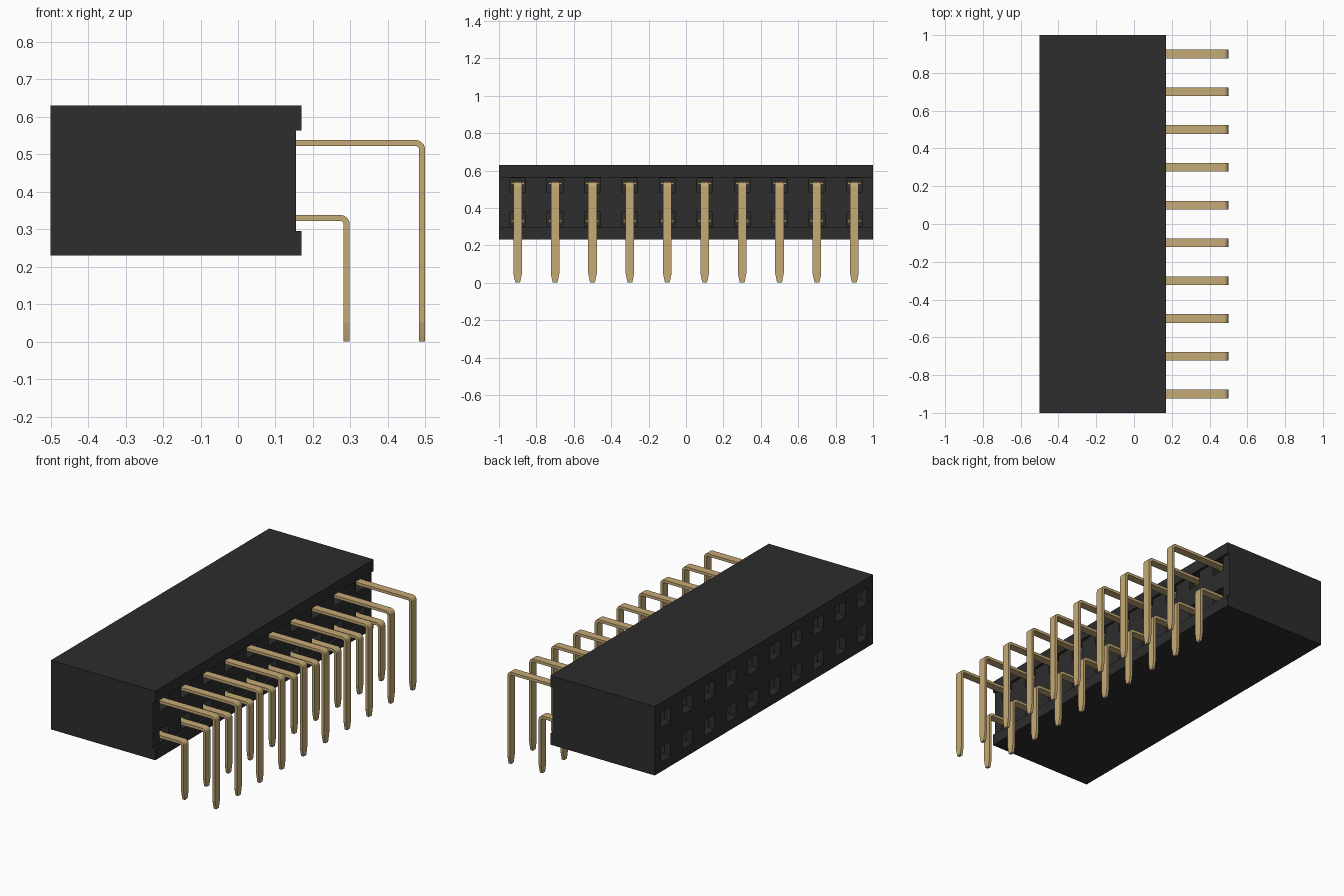
import bpy, bmesh, math
from mathutils import Vector

if "Cube" in bpy.data.objects:
    bpy.data.objects.remove(bpy.data.objects["Cube"], do_unlink=True)


def material(name, rgb, rough):
    m = bpy.data.materials.new(name)
    m.use_nodes = True
    m.diffuse_color = (*rgb, 1)
    bsdf = m.node_tree.nodes["Principled BSDF"]
    bsdf.inputs["Base Color"].default_value = (*rgb, 1)
    bsdf.inputs["Roughness"].default_value = rough
    return m


black = material("black plastic", (0.026, 0.026, 0.026), 0.6)
gold = material("gold metal", (0.56, 0.40, 0.18), 0.5)

COLUMNS = [-0.9 + 0.2 * i for i in range(10)]
ROWS = {"upper": (0.53, 0.491), "lower": (0.33, 0.290)}   # pin height, leg x
HALF_T = 0.008                                          # half pin thickness
HALF_W = 0.023                                          # half pin width


def to_mesh(bm, name, mat=None):
    bmesh.ops.recalc_face_normals(bm, faces=bm.faces[:])
    me = bpy.data.meshes.new(name)
    bm.to_mesh(me)
    bm.free()
    if mat:
        me.materials.append(mat)
    return me


def add_object(name, me, location=(0, 0, 0)):
    ob = bpy.data.objects.new(name, me)
    ob.location = location
    bpy.context.collection.objects.link(ob)
    return ob


def loft(bm, rings):
    """Closed skin through rings that have equal point counts."""
    loops = [[bm.verts.new(p) for p in ring] for ring in rings]
    n = len(loops[0])
    for a, b in zip(loops, loops[1:]):
        for i in range(n):
            j = (i + 1) % n
            bm.faces.new((a[i], a[j], b[j], b[i]))
    bm.faces.new(loops[0][::-1])
    bm.faces.new(loops[-1])


def rect(x, y, z, hy, hz):
    return [(x, y + sy * hy, z + sz * hz)
            for sy, sz in ((-1, -1), (1, -1), (1, 1), (-1, 1))]


# Housing: side profile with a shallow recess along the pin face
profile = [(-0.5, 0.23), (0.17, 0.23), (0.17, 0.295), (0.155, 0.295),
           (0.155, 0.563), (0.17, 0.563), (0.17, 0.63), (-0.5, 0.63)]
bm = bmesh.new()
loft(bm, [[(x, y, z) for x, z in profile] for y in (-1, 1)])
housing = add_object("housing", to_mesh(bm, "housing", black))

# Cutter: funnel sockets on the mating face and pockets on the pin face
bm = bmesh.new()
for y in COLUMNS:
    for z, _ in ROWS.values():
        loft(bm, [rect(-0.505, y, z, 0.049, 0.049),
                  rect(-0.475, y, z, 0.026, 0.026),
                  rect(-0.15, y, z, 0.026, 0.026)])
        pocket_z = 0.523 if z > 0.5 else 0.341
        loft(bm, [rect(0.0, y, pocket_z, 0.042, 0.037),
                  rect(0.16, y, pocket_z, 0.042, 0.037)])
cutter = add_object("socket_cutter", to_mesh(bm, "socket_cutter", black))
cutter.hide_render = True

cut = housing.modifiers.new("sockets", "BOOLEAN")
cut.operation = "DIFFERENCE"
cut.solver = "EXACT"
cut.object = cutter
bpy.context.view_layer.objects.active = housing
bpy.ops.object.modifier_apply(modifier=cut.name)
bpy.data.objects.remove(cutter, do_unlink=True)


# Pins: flat strip bent down through a right angle, ending in a tapered tip
def pin_mesh(name, z, leg_x):
    r = 0.017                                           # centreline bend radius
    sections = [(-0.02, z, 0.0, HALF_W)]                # x, z, turn angle, half width
    for i in range(7):
        a = math.pi / 2 * i / 6
        sections.append((leg_x - r + r * math.sin(a), z - r + r * math.cos(a), a, HALF_W))
    for tip_z, w in ((0.05, HALF_W), (0.015, 0.016), (0.0, 0.012)):
        sections.append((leg_x, tip_z, math.pi / 2, w))
    rings = []
    for x, pz, a, w in sections:
        n = Vector((math.sin(a), 0, math.cos(a))) * HALF_T
        c = Vector((x, 0, pz))
        side = Vector((0, w, 0))
        rings.append([c - n - side, c - n + side, c + n + side, c + n - side])
    bm = bmesh.new()
    loft(bm, rings)
    return to_mesh(bm, name, gold)


# Contact: barbed plate with small upright tabs inside each pocket
def contact_mesh(name):
    bm = bmesh.new()
    rings = []
    for i in range(5):
        x = 0.005 + 0.024 * i
        rings += [rect(x, 0, 0, 0.027, 0.006), rect(x + 0.02, 0, 0, 0.036, 0.006)]
    loft(bm, rings)
    for s in (-1, 1):
        loft(bm, [rect(0.005, s * 0.030, 0, 0.003, 0.012),
                  rect(0.11, s * 0.030, 0, 0.003, 0.012)])
    return to_mesh(bm, name, gold)


contact = contact_mesh("contact")
for row, (z, leg_x) in ROWS.items():
    pin = pin_mesh(row + "_pin", z, leg_x)
    for i, y in enumerate(COLUMNS, 1):
        add_object(f"{row}_pin_{i}", pin, (0, y, 0))
        add_object(f"{row}_contact_{i}", contact, (0, y, z))
